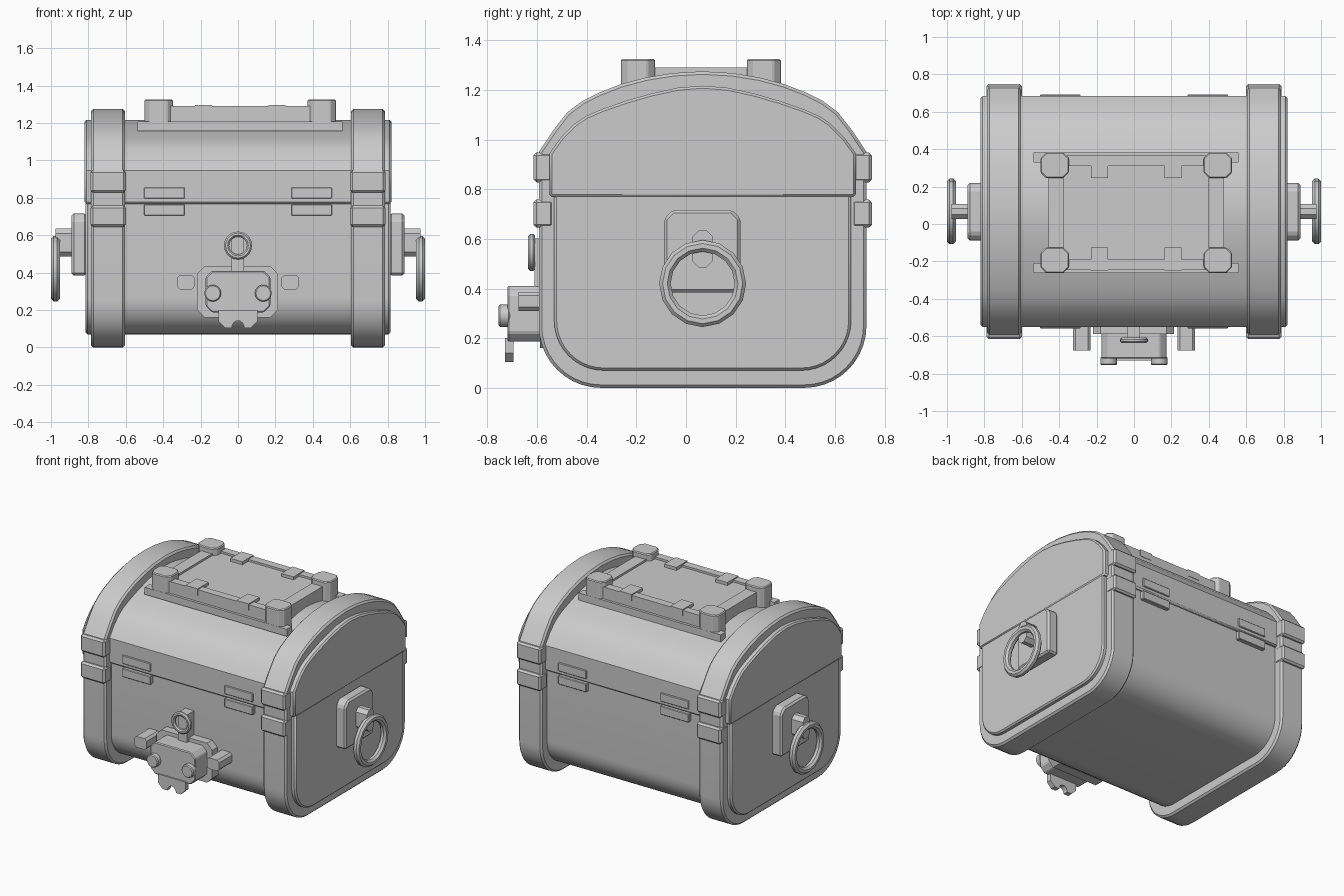
import bpy, bmesh, math
from mathutils import Matrix, Vector

if "Cube" in bpy.data.objects:
    bpy.data.objects.remove(bpy.data.objects["Cube"])

grey = bpy.data.materials.new("plain_grey")
grey.diffuse_color = (0.6, 0.6, 0.6, 1)
grey.use_nodes = True
grey.node_tree.nodes["Principled BSDF"].inputs["Base Color"].default_value = grey.diffuse_color
CY = 0.067  # depth centre of the chest


def finish(name, bm, bevel=0.0, smooth=True):
    bmesh.ops.recalc_face_normals(bm, faces=bm.faces[:])
    me = bpy.data.meshes.new(name)
    bm.to_mesh(me)
    bm.free()
    me.materials.append(grey)
    ob = bpy.data.objects.new(name, me)
    bpy.context.collection.objects.link(ob)
    if bevel:
        m = ob.modifiers.new("bevel", "BEVEL")
        m.width, m.segments = bevel, 1
        m.limit_method, m.angle_limit = "ANGLE", math.radians(40)
    if smooth:
        bpy.ops.object.select_all(action="DESELECT")
        ob.select_set(True)
        bpy.context.view_layer.objects.active = ob
        bpy.ops.object.shade_smooth_by_angle(angle=math.radians(30))
    return ob


def prism(name, pts, axis, a, b, bevel=0.0, smooth=True):
    """Extrude a flat outline along an axis from a to b."""
    place = {"X": lambda u, v, w: (w, u, v),
             "Y": lambda u, v, w: (u, w, v),
             "Z": lambda u, v, w: (u, v, w)}[axis]
    bm = bmesh.new()
    lo = [bm.verts.new(place(u, v, a)) for u, v in pts]
    hi = [bm.verts.new(place(u, v, b)) for u, v in pts]
    bm.faces.new(lo)
    bm.faces.new(hi)
    for i in range(len(pts)):
        j = (i + 1) % len(pts)
        bm.faces.new((lo[i], lo[j], hi[j], hi[i]))
    return finish(name, bm, bevel, smooth)


def box(name, x0, x1, y0, y1, z0, z1, bevel=0.0):
    return prism(name, [(x0, y0), (x1, y0), (x1, y1), (x0, y1)], "Z", z0, z1, bevel, False)


def octagon(u0, u1, v0, v1, c):
    return [(u0 + c, v0), (u1 - c, v0), (u1, v0 + c), (u1, v1 - c),
            (u1 - c, v1), (u0 + c, v1), (u0, v1 - c), (u0, v0 + c)]


def circle(u, v, r, n):
    return [(u + r * math.cos(2 * math.pi * i / n), v + r * math.sin(2 * math.pi * i / n)) for i in range(n)]


def ring(name, centre, axis, major, minor, seg):
    bm = bmesh.new()
    rot = Vector((0, 0, 1)).rotation_difference(Vector(axis)).to_matrix().to_4x4()
    mat = Matrix.Translation(centre) @ rot
    rows = []
    for i in range(seg):
        t = 2 * math.pi * i / seg
        row = []
        for k in range(8):
            p = 2 * math.pi * (k + 0.5) / 8
            r = major + minor * math.cos(p)
            row.append(bm.verts.new(mat @ Vector((r * math.cos(t), r * math.sin(t), minor * math.sin(p)))))
        rows.append(row)
    for i in range(seg):
        for k in range(8):
            n, m = (i + 1) % seg, (k + 1) % 8
            bm.faces.new((rows[i][k], rows[n][k], rows[n][m], rows[i][m]))
    return finish(name, bm)


def corner(half, r, z):
    """Rounded lower corner on the +y side, running upwards."""
    return [(half - r + r * math.sin(t), z + r - r * math.cos(t))
            for t in [math.pi / 2 * i / 10 for i in range(11)]]


def both(right):
    """Mirror a half outline (bottom to top) across the chest centre."""
    left = [(-u, v) for u, v in reversed(right) if u > 1e-6]
    return [(CY + u, v) for u, v in right + left]


# chest body and lid
lid_curve = [(0.617, 0.945), (0.57, 1.01), (0.515, 1.065), (0.47, 1.095), (0.41, 1.121),
             (0.31, 1.156), (0.21, 1.185), (0.1, 1.209), (0, 1.217)]
band_curve = [(0.66, 0.95), (0.6, 1.04), (0.545, 1.11), (0.485, 1.155), (0.415, 1.19),
              (0.33, 1.223), (0.23, 1.25), (0.12, 1.268), (0, 1.275)]
prism("chest_body", both(corner(0.598, 0.2, 0.07) + [(0.598, 0.78)]), "X", -0.815, 0.815, 0.01)
prism("chest_lid", both([(0.617, 0.768)] + lid_curve), "X", -0.82, 0.82, 0.01)

# hoop bands with clasp plates, and side ring handles
for s, side in ((-1, "left"), (1, "right")):
    prism(side + "_band", both(corner(0.66, 0.25, 0) + band_curve), "X", s * 0.605, s * 0.785, 0.012)
    for d, face in ((-1, "front"), (1, "back")):
        ys = sorted((CY + d * 0.6, CY + d * 0.682))
        xs = sorted((s * 0.6, s * 0.788))
        for z0, z1, part in ((0.828, 0.948, "upper"), (0.645, 0.758, "lower")):
            box(f"{side}_{face}_{part}_band_plate", *xs, *ys, z0, z1, 0.012)
        # small seam plates
        ys = sorted((CY + d * 0.58, CY + d * 0.625))
        xs = sorted((s * 0.285, s * 0.503))
        for z0, z1, part in ((0.796, 0.856, "upper"), (0.705, 0.765, "lower")):
            box(f"{side}_{face}_{part}_seam_plate", *xs, *ys, z0, z1, 0.004)
    prism(side + "_handle_plate", [(-0.088, 0.385), (0.22, 0.385), (0.22, 0.682), (0.185, 0.717),
                                   (-0.053, 0.717), (-0.088, 0.682)], "X", s * 0.81, s * 0.89, 0.012, False)
    prism(side + "_handle_knob", octagon(0.027, 0.107, 0.485, 0.635, 0.025), "X", s * 0.88, s * 0.975, 0, False)
    ring(side + "_handle_ring", (s * 0.976, CY, 0.42), (1, 0, 0), 0.152, 0.025, 16)

# raised frame on the lid
FX, FY = 0.012, 0.06
box("frame_panel", FX - 0.42, FX + 0.42, FY - 0.26, FY + 0.26, 1.17, 1.276)
for d, face in ((-1, "front"), (1, "back")):
    ys = sorted((FY + d * 0.25, FY + d * 0.305))
    box(face + "_frame_rail", FX - 0.47, FX + 0.47, *ys, 1.165, 1.29)
    ys = sorted((FY + d * 0.268, FY + d * 0.323))
    box(face + "_frame_foot", FX - 0.548, FX + 0.548, *ys, 1.158, 1.208)
    for s, side in ((-1, "left"), (1, "right")):
        xs = sorted((FX + s * 0.36, FX + s * 0.512))
        py = sorted((FY + d * 0.185, FY + d * 0.322))
        prism(f"{face}_{side}_frame_post", octagon(*xs, *py, 0.03), "Z", 1.168, 1.325, 0.006, False)
        xs = sorted((FX + s * 0.15, FX + s * 0.243))
        ty = sorted((FY + d * 0.185, FY + d * 0.308))
        box(f"{face}_{side}_frame_tab", *xs, *ty, 1.25, 1.297)
for s, side in ((-1, "left"), (1, "right")):
    xs = sorted((FX + s * 0.385, FX + s * 0.468))
    box(side + "_frame_rail", *xs, FY - 0.26, FY + 0.26, 1.165, 1.29)

# front lock
prism("lock_base", octagon(-0.218, 0.213, 0.16, 0.435, 0.04), "Y", -0.52, -0.588, 0, False)
prism("lock_body", octagon(-0.173, 0.173, 0.187, 0.41, 0.035), "Y", -0.58, -0.72, 0.006, False)
notch = [(0.033 * math.cos(t), 0.105 + 0.038 * math.sin(t)) for t in
         [math.pi * i / 8 for i in range(9)]]
tongue = [(-0.105, 0.2), (-0.105, 0.14), (-0.07, 0.105)] + notch[::-1] + [(0.07, 0.105), (0.105, 0.14), (0.105, 0.2)]
prism("lock_tongue", tongue, "Y", -0.695, -0.73, 0, False)
for s, side in ((-1, "left"), (1, "right")):
    prism(side + "_lock_knob", circle(s * 0.135, 0.29, 0.045, 16), "Y", -0.71, -0.755, 0.006)
    xs = sorted((s * 0.232, s * 0.327))
    prism(side + "_lock_lug", octagon(*xs, 0.31, 0.387, 0.015), "Y", -0.52, -0.675, 0, False)
box("lock_strap", -0.035, 0.033, -0.61, -0.52, 0.4, 0.602)
ring("lock_ring", (0, -0.622, 0.545), (0, 1, 0), 0.061, 0.015, 20)
